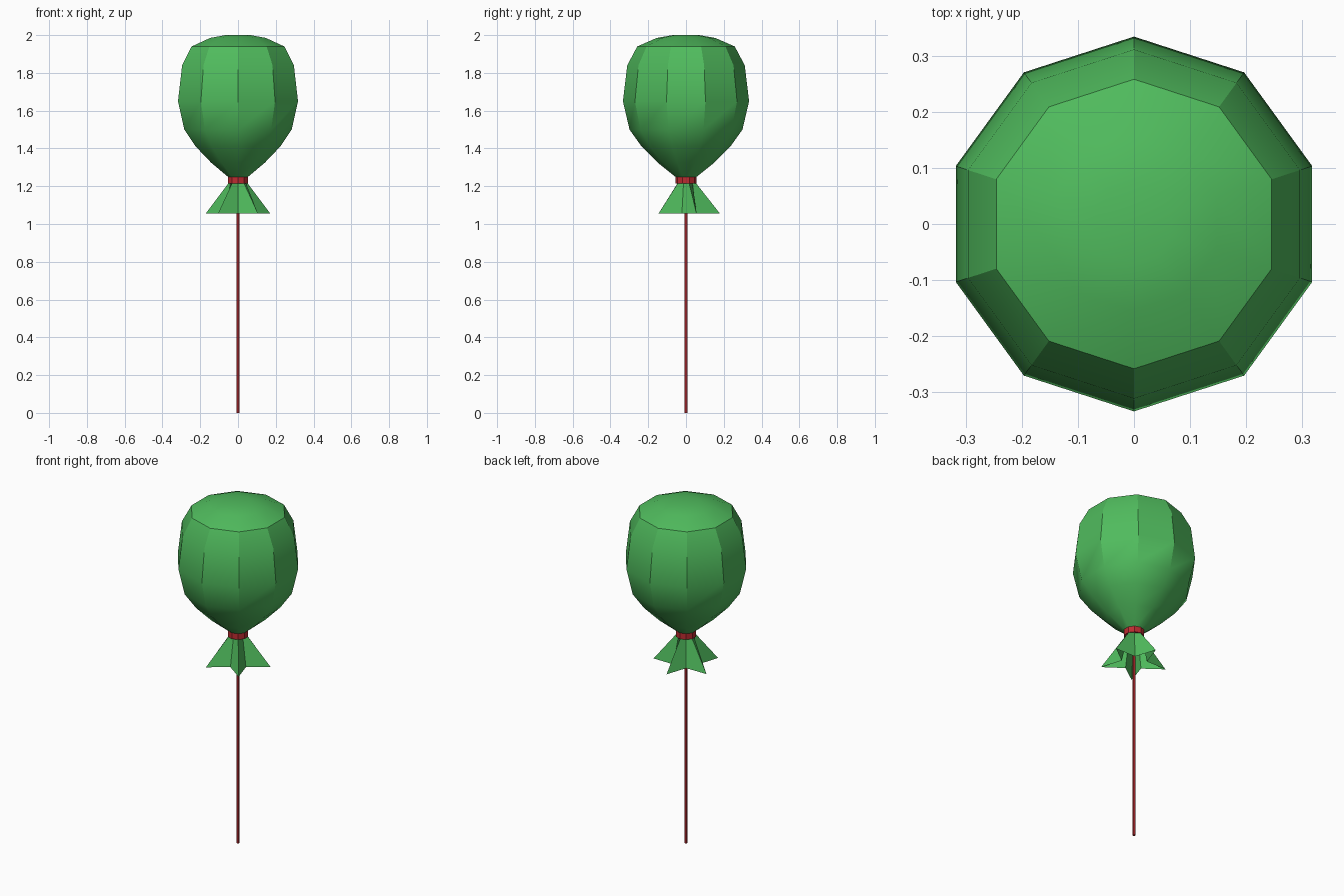
import bpy, bmesh
from math import sin, cos, pi, radians

if "Cube" in bpy.data.objects:
    bpy.data.objects.remove(bpy.data.objects["Cube"])


def material(name, rgb):
    m = bpy.data.materials.new(name)
    m.diffuse_color = (*rgb, 1)
    m.use_nodes = True
    m.node_tree.nodes["Principled BSDF"].inputs["Base Color"].default_value = m.diffuse_color
    return m


green = material("green", (0.08, 0.50, 0.11))
red = material("red", (0.50, 0.025, 0.03))


def lathe(name, rings, sides, mat, cap_start=False, cap_end=False, smooth=False):
    """Loft rings around z; each ring is (outer radius, inner radius, z), alternating by corner."""
    bm = bmesh.new()
    loops = []
    for r_out, r_in, z in rings:
        loop = []
        for i in range(sides):
            a = pi / 2 + 2 * pi * i / sides
            r = r_in if i % 2 else r_out
            loop.append(bm.verts.new((r * cos(a), r * sin(a), z)))
        loops.append(loop)
    for a, b in zip(loops, loops[1:]):
        for i in range(sides):
            j = (i + 1) % sides
            bm.faces.new((a[i], a[j], b[j], b[i]))
    if cap_start:
        bm.faces.new(loops[0][::-1])
    if cap_end:
        bm.faces.new(loops[-1])
    me = bpy.data.meshes.new(name)
    bm.to_mesh(me)
    bm.free()
    me.materials.append(mat)
    ob = bpy.data.objects.new(name, me)
    bpy.context.collection.objects.link(ob)
    if smooth:
        bpy.ops.object.select_all(action='DESELECT')
        ob.select_set(True)
        bpy.context.view_layer.objects.active = ob
        bpy.ops.object.shade_smooth_by_angle(angle=radians(32))
    return ob


# Ten-sided balloon, neck to crown
profile = [(0.045, 1.22), (0.05, 1.245), (0.15, 1.325), (0.235, 1.41), (0.299, 1.50),
           (0.334, 1.65), (0.311, 1.84), (0.258, 1.94), (0.155, 1.985), (0.07, 2.0)]
lathe("balloon", [(r, r, z) for r, z in profile], 10, green, True, True, smooth=True)

# Red tie around the neck
lathe("neck_tie", [(r, r, z) for r, z in
                   [(0.045, 1.215), (0.056, 1.215), (0.056, 1.25), (0.045, 1.25)]], 10, red)

# Open pleated skirt with five points
lathe("pleated_skirt", [(0.18, 0.07, 1.055), (0.05, 0.042, 1.22)], 10, green)

# Thin stick
lathe("stick", [(0.008, 0.008, 0), (0.008, 0.008, 1.22)], 6, red, True, True)
